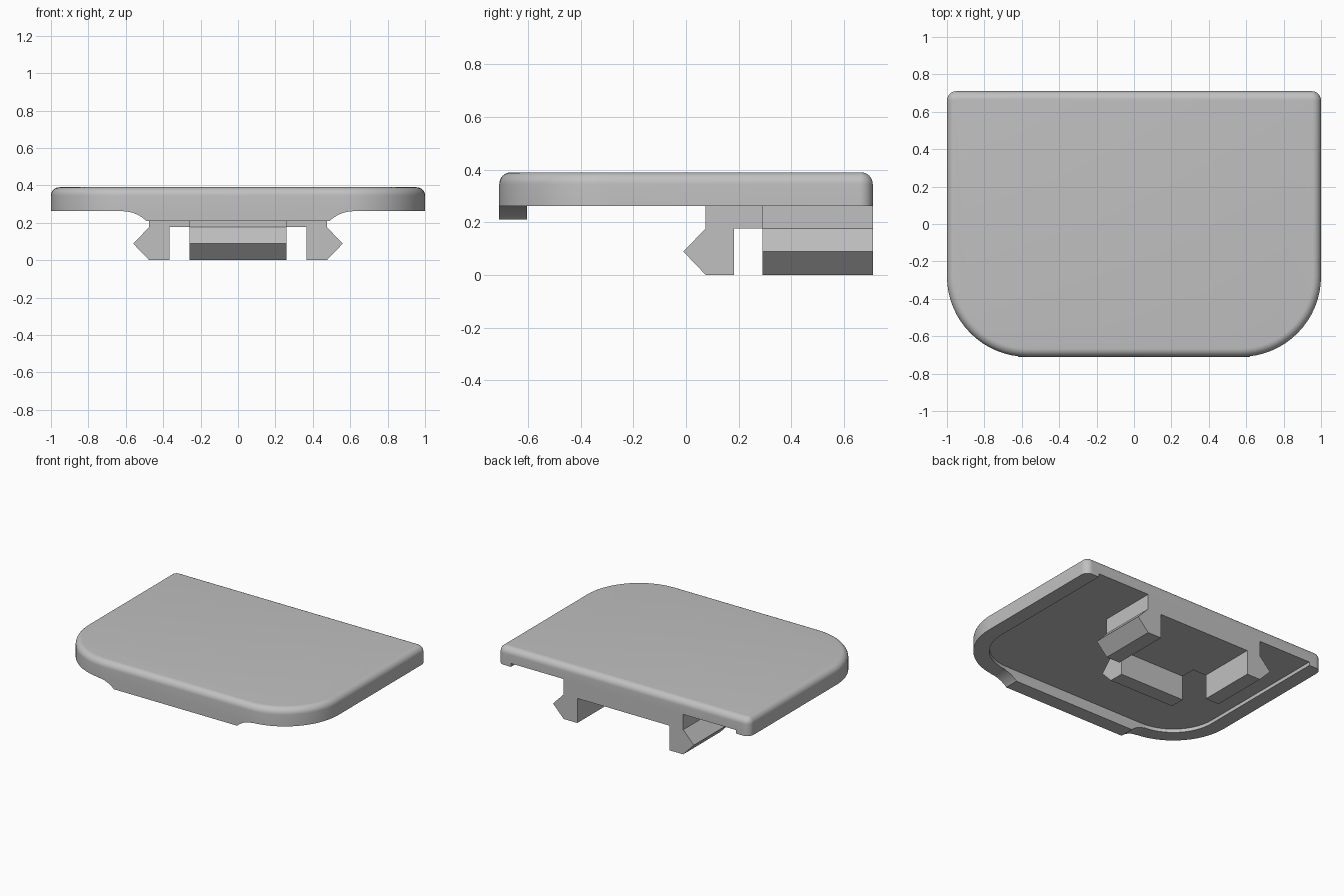
import bpy, bmesh
from math import sin, cos, pi, asin
from mathutils import Vector

cube = bpy.data.objects.get("Cube")
if cube:
    bpy.data.objects.remove(cube, do_unlink=True)

GREY = (0.53, 0.53, 0.53, 1)
grey = bpy.data.materials.new("grey_plastic")
grey.use_nodes = True
grey.diffuse_color = GREY
grey.node_tree.nodes["Principled BSDF"].inputs["Base Color"].default_value = GREY

HALF_Y = 0.71
BOTTOM, TOP = 0.262, 0.39
CEILING = BOTTOM + 0.025     # underside of the recess
RIM = 0.105                  # rim width
BASE_Z = 0.177               # underside of the clip base
FILLET = 0.045


def finish(bm, name):
    bmesh.ops.recalc_face_normals(bm, faces=bm.faces)
    mesh = bpy.data.meshes.new(name)
    bm.to_mesh(mesh)
    bm.free()
    mesh.materials.append(grey)
    obj = bpy.data.objects.new(name, mesh)
    bpy.context.collection.objects.link(obj)
    return obj


def loft(name, rings):
    """Skin equal-length rings and cap both ends."""
    bm = bmesh.new()
    loops = [[bm.verts.new(p) for p in ring] for ring in rings]
    n = len(loops[0])
    for a, b in zip(loops, loops[1:]):
        for i in range(n):
            j = (i + 1) % n
            bm.faces.new((a[i], a[j], b[j], b[i]))
    bm.faces.new(loops[0])
    bm.faces.new(loops[-1])
    return finish(bm, name)


def prism(name, profile, axis, lo, hi):
    """Extrude a 2D profile along one axis."""
    def place(p, t):
        point = list(p)
        point.insert(axis, t)
        return Vector(point)
    return loft(name, [[place(p, t) for p in profile] for t in (lo, hi)])


def outline(inset, back=HALF_Y, back_r=0.05, front_r=0.43, steps=16):
    """Rounded plate outline, counter-clockwise from the front left corner."""
    pts = []
    corners = [(1, -HALF_Y, front_r, -pi / 2), (1, back, back_r, 0),
               (-1, back, back_r, pi / 2), (-1, -HALF_Y, front_r, pi)]
    for sx, y, r, start in corners:
        cx = sx * (1 - r)
        cy = y + r if y < 0 else y - r
        for k in range(steps + 1):
            a = start + pi / 2 * k / steps
            pts.append((cx + (r - inset) * cos(a), cy + (r - inset) * sin(a)))
    return pts


# Plate with rounded top edge
levels = [(0, BOTTOM)]
for k in range(9):
    a = pi / 2 * k / 8
    levels.append((FILLET * (1 - cos(a)), TOP - FILLET + FILLET * sin(a)))
plate = loft("plate", [[(x, y, z) for x, y in outline(d)] for d, z in levels])

# Shallow recess underneath, open at the back
cutter = prism("recess_cutter", outline(RIM, back=HALF_Y + 0.4, back_r=0.15),
               2, BOTTOM - 0.1, CEILING)
cutter.hide_render = True
cut = plate.modifiers.new("recess", "BOOLEAN")
cut.operation = "DIFFERENCE"
cut.solver = "EXACT"
cut.object = cutter
bpy.ops.object.select_all(action="DESELECT")
plate.select_set(True)
bpy.context.view_layer.objects.active = plate
bpy.ops.object.modifier_apply(modifier=cut.name)
bpy.data.objects.remove(cutter, do_unlink=True)
bpy.ops.object.shade_smooth_by_angle(angle=pi / 6)

# Front lip with flared ends
LIP_Z, LIP_X, FLARE = 0.21, 0.49, 0.13
drop = BOTTOM - LIP_Z
radius = (FLARE ** 2 + drop ** 2) / (2 * drop)
sweep = asin(FLARE / radius)
right_end = []
for k in range(9):
    a = sweep * k / 8
    right_end.append((LIP_X + FLARE - radius * sin(a),
                      BOTTOM - radius * (1 - cos(a))))
lip = prism("front_lip", right_end + [(-x, z) for x, z in reversed(right_end)],
            1, -HALF_Y, -HALF_Y + RIM)

# T-shaped base that carries the clips
WIDE, NARROW, STEP_Y, FRONT_Y = 0.475, 0.26, 0.29, 0.075
half = [(NARROW, FRONT_Y), (NARROW, STEP_Y), (WIDE, STEP_Y), (WIDE, HALF_Y)]
prism("clip_base", half + [(-x, y) for x, y in reversed(half)], 2, BASE_Z, CEILING)


# Barbed clips: one at the front, one on each side
def barb(outer, way):
    mid = BASE_Z / 2
    inner = outer - way * 0.108
    return [(inner, BASE_Z), (outer, BASE_Z), (outer + way * 0.085, mid),
            (outer, 0), (inner, 0)]


prism("front_clip", barb(FRONT_Y, -1), 0, -NARROW, NARROW)
for side, name in ((1, "left_clip"), (-1, "right_clip")):
    prism(name, barb(side * WIDE, side), 1, STEP_Y, HALF_Y)
